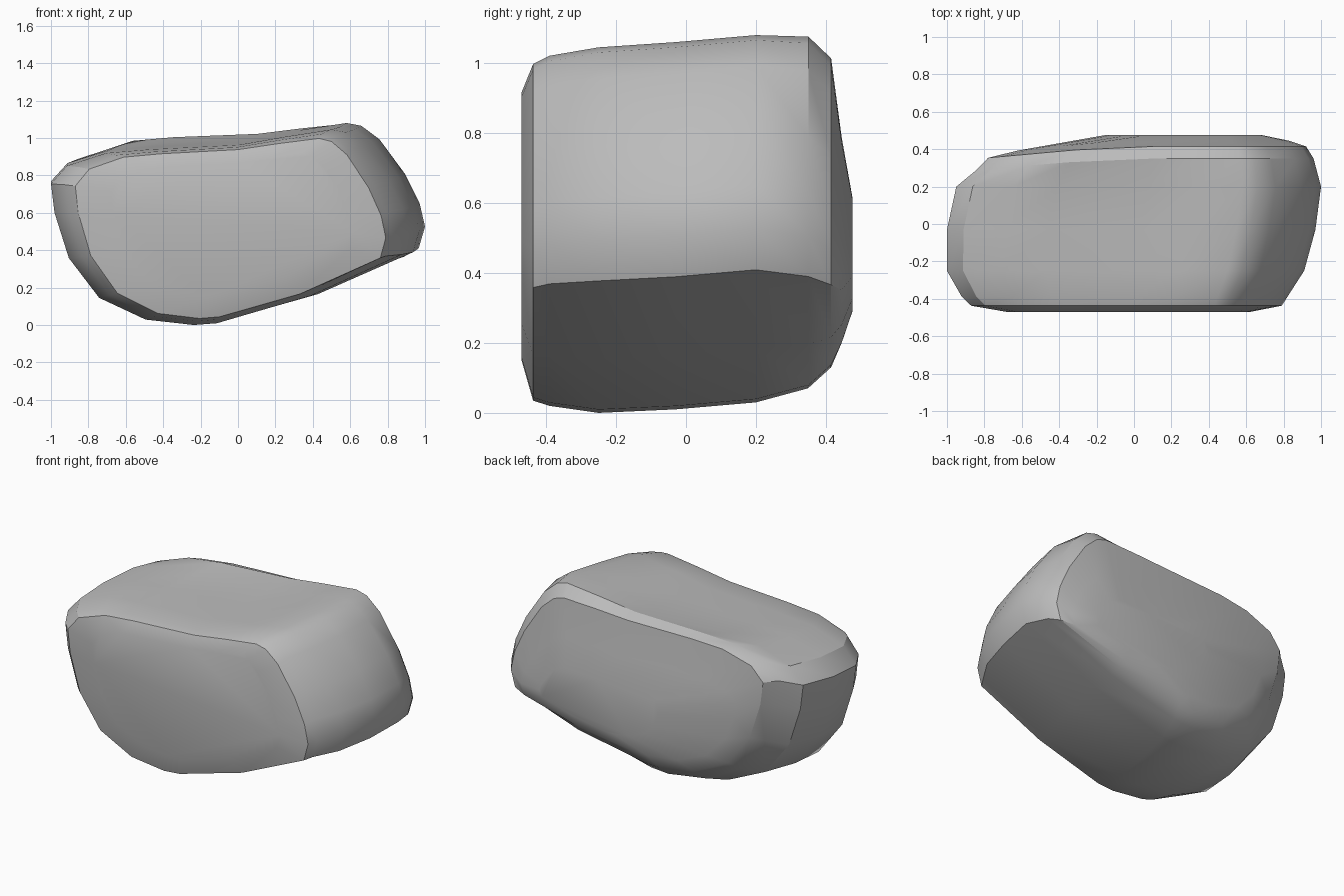
import bpy
import bmesh

cube = bpy.data.objects.get("Cube")
if cube:
    bpy.data.objects.remove(cube, do_unlink=True)

stone = bpy.data.materials.new("stone_grey")
stone.use_nodes = True
grey = (0.5, 0.5, 0.5, 1)
stone.diffuse_color = grey
stone.node_tree.nodes["Principled BSDF"].inputs["Base Color"].default_value = grey

# Outline of the boulder in x and z
outline = [(-1, .78), (-.91, .88), (-.69, .95), (-.45, .97), (.05, .995), (.31, 1.04),
           (.57, 1.08), (.65, 1.065), (.75, .99), (.89, .8), (.97, .64), (1, .51),
           (.965, .39), (.45, .16), (-.07, .01), (-.2, 0), (-.47, .03), (-.73, .15),
           (-.9, .37), (-.98, .62)]
height = 1.08

# Slices from front to back: y, left x, right x, bottom, top,
# lean (pulls the -x end forward), drop (lowers the +x end)
slices = [(-.47, -.68, .62, .15, .93, 0, .04),
          (-.437, -.87, .79, .035, 1.015, 0, .04),
          (-.39, -.92, .82, .02, 1.03, 0, .02),
          (-.25, -1, .91, 0, 1.045, 0, 0),
          (-.03, -1, .97, .01, 1.06, 0, 0),
          (.2, -.95, 1, .03, 1.08, 0, 0),
          (.35, -.84, .96, .07, 1.11, .08, .06),
          (.415, -.78, .92, .13, 1.08, .09, .12),
          (.445, -.62, .83, .2, .84, .1, .1),
          (.476, -.15, .68, .3, .64, 0, .05)]

bm = bmesh.new()
rings = []
for y, x0, x1, z0, z1, lean, drop in slices:
    ring = []
    for u, v in outline:
        x = x0 + (u + 1) / 2 * (x1 - x0)
        z = z0 + v / height * (z1 - z0)
        ring.append(bm.verts.new((x, y - lean * max(0, -x - .1), z - drop * max(0, x))))
    rings.append(ring)

# Skin between slices, then close both ends
n = len(outline)
for a, b in zip(rings, rings[1:]):
    for i in range(n):
        j = (i + 1) % n
        bm.faces.new((a[i], a[j], b[j], b[i]))
bm.faces.new(rings[0])
bm.faces.new(rings[-1])
bmesh.ops.recalc_face_normals(bm, faces=bm.faces)

mesh = bpy.data.meshes.new("boulder")
bm.to_mesh(mesh)
bm.free()
mesh.materials.append(stone)
boulder = bpy.data.objects.new("boulder", mesh)
bpy.context.collection.objects.link(boulder)

# Soft faces with crisp worn edges
bpy.ops.object.select_all(action='DESELECT')
boulder.select_set(True)
bpy.context.view_layer.objects.active = boulder
bpy.ops.object.shade_smooth_by_angle(angle=0.52)
